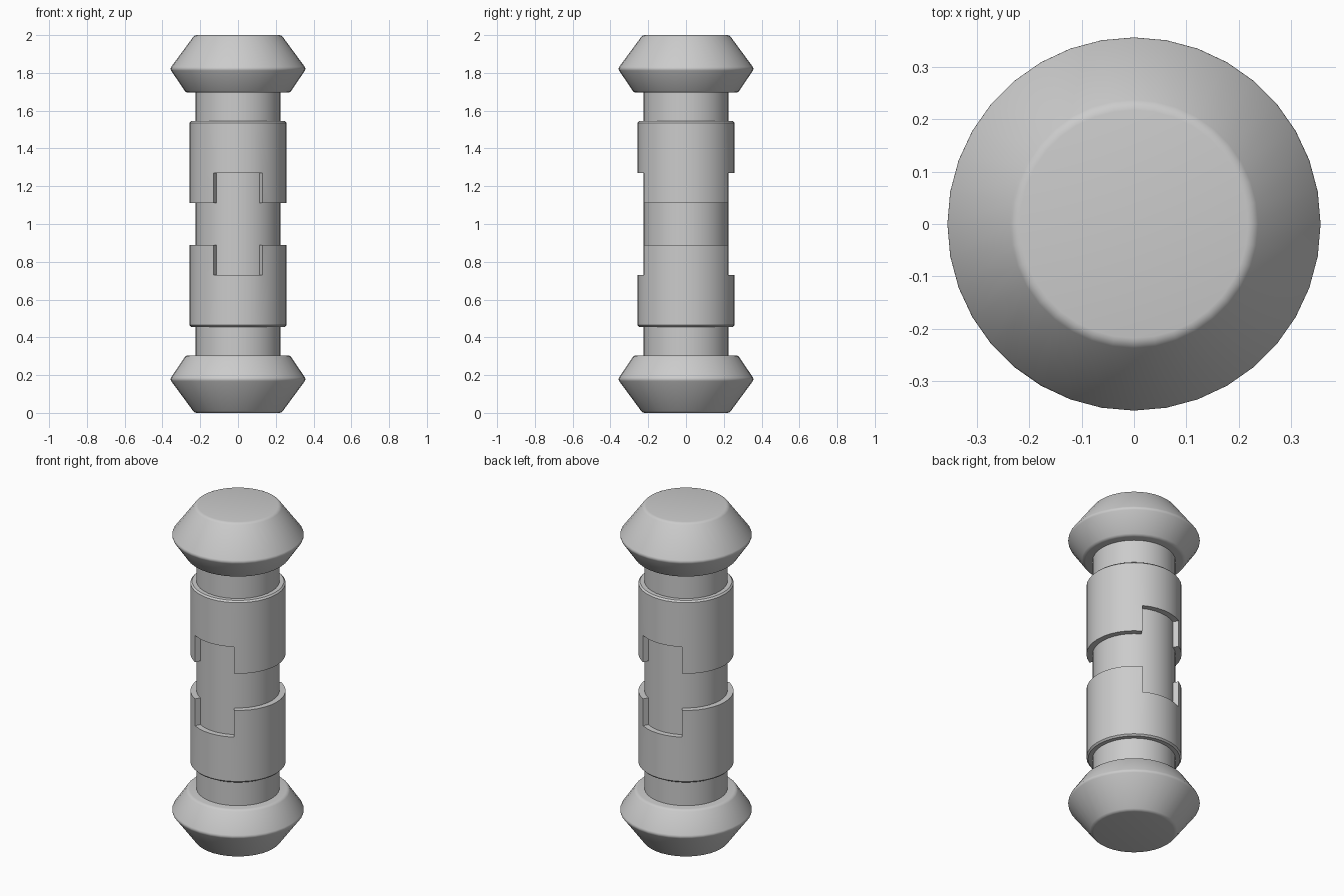
import bpy, bmesh
from math import pi, cos, sin, radians

if "Cube" in bpy.data.objects:
    bpy.data.objects.remove(bpy.data.objects["Cube"])

SIDES = 36
MID = 1.0          # the model mirrors about this height


def lathe(profile, closed=False):
    """Spin (radius, height) points round z; open profiles are capped flat."""
    bm = bmesh.new()
    rings = []
    for r, z in profile:
        rings.append([bm.verts.new((r * cos(2 * pi * i / SIDES),
                                    r * sin(2 * pi * i / SIDES), z - MID))
                      for i in range(SIDES)])
    pairs = list(zip(rings, rings[1:]))
    if closed:
        pairs.append((rings[-1], rings[0]))
    else:
        bm.faces.new(rings[0])
        bm.faces.new(rings[-1])
    for a, b in pairs:
        for i in range(SIDES):
            j = (i + 1) % SIDES
            bm.faces.new((a[i], a[j], b[j], b[i]))
    bmesh.ops.recalc_face_normals(bm, faces=bm.faces)
    return bm


def finish(name, bm, mirror=True):
    bmesh.ops.recalc_face_normals(bm, faces=bm.faces)
    me = bpy.data.meshes.new(name)
    bm.to_mesh(me)
    bm.free()
    ob = bpy.data.objects.new(name, me)
    bpy.context.collection.objects.link(ob)
    ob.location.z = MID
    bpy.ops.object.select_all(action='DESELECT')
    ob.select_set(True)
    bpy.context.view_layer.objects.active = ob
    bpy.ops.object.shade_smooth_by_angle(angle=radians(32))
    if mirror:
        mod = ob.modifiers.new("mirror", 'MIRROR')
        mod.use_axis = (False, False, True)
    return ob


# Central shaft
finish("shaft", lathe([(0.225, 0.25), (0.225, 1.75)]), mirror=False)

# Tapered end caps with softened edges
bm = lathe([(0.230, 0.0), (0.361, 0.178), (0.275, 0.305)])
edges = [e for e in bm.edges if e.calc_face_angle(0) > radians(25)]
bmesh.ops.bevel(bm, geom=edges, offset=0.012, segments=3, profile=0.5,
                affect='EDGES')
finish("end_cap", bm)

# Sleeves: a ring with two side tabs, leaving notches at front and back
ring_top, tab_top = 0.73, 0.89
bm = lathe([(0.215, 0.456), (0.249, 0.456), (0.258, 0.465),
            (0.258, ring_top), (0.215, ring_top)], closed=True)
tabs = []
for f in bm.faces:
    c = f.calc_center_median()
    if f.normal.z > 0.9 and abs(c.x) > abs(c.y) * 0.5774:
        tabs.append(f)
new = bmesh.ops.extrude_face_region(bm, geom=tabs)["geom"]
bmesh.ops.translate(bm, vec=(0, 0, tab_top - ring_top),
                    verts=[v for v in new if isinstance(v, bmesh.types.BMVert)])
old = [f for f in tabs if f.is_valid]
if old:
    bmesh.ops.delete(bm, geom=old, context='FACES')
finish("notched_sleeve", bm)
